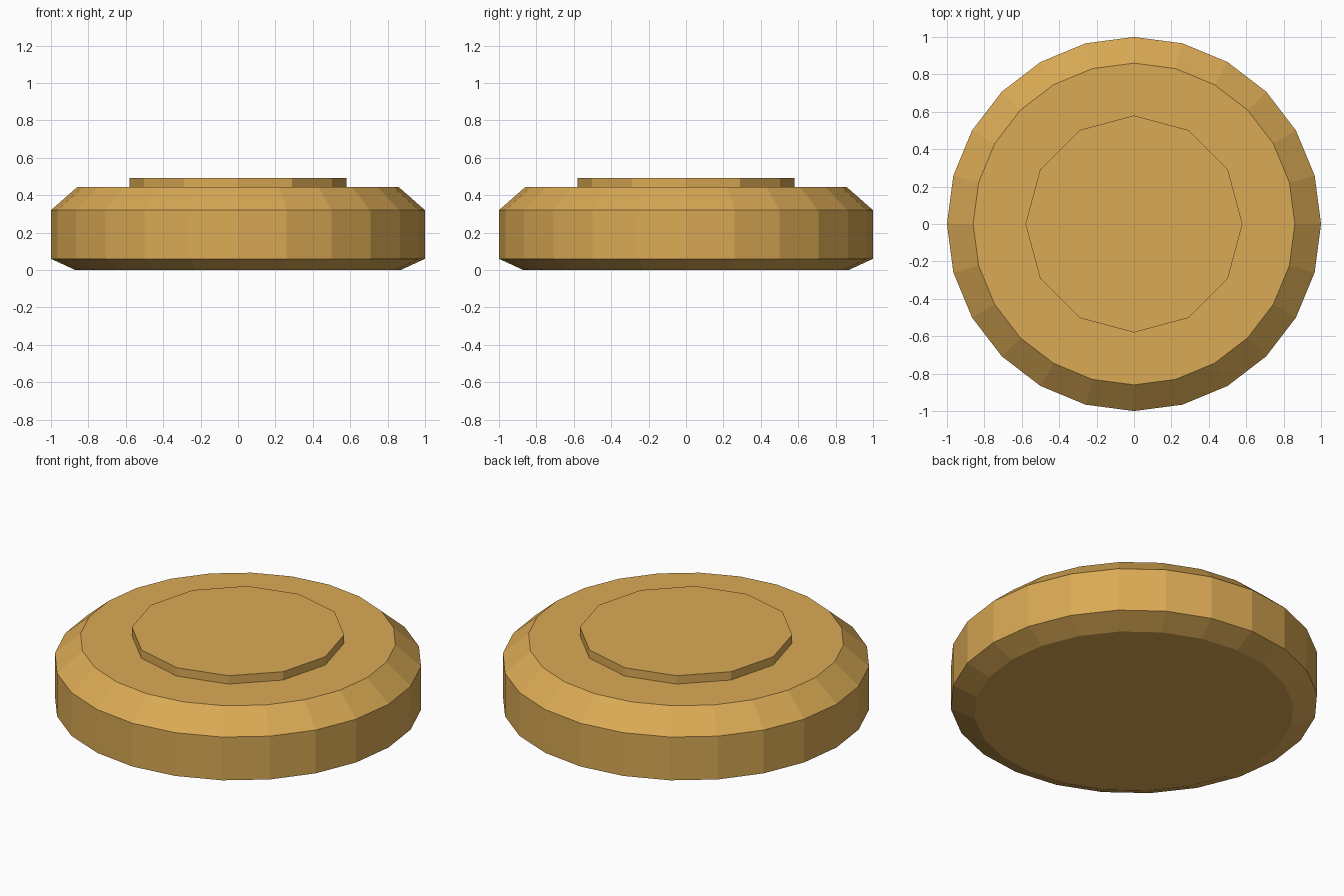
import bpy
import bmesh
from math import cos, sin, tau

cube = bpy.data.objects.get("Cube")
if cube:
    bpy.data.objects.remove(cube, do_unlink=True)

# Warm golden tan
gold = bpy.data.materials.new("golden_tan")
gold.use_nodes = True
gold.diffuse_color = (0.70, 0.40, 0.09, 1)
gold.node_tree.nodes["Principled BSDF"].inputs["Base Color"].default_value = gold.diffuse_color


def lathe(name, profile, sides):
    """Closed faceted solid from (radius, height) pairs, bottom to top."""
    bm = bmesh.new()
    rings = [[bm.verts.new((r * cos(tau * i / sides), r * sin(tau * i / sides), z))
              for i in range(sides)] for r, z in profile]
    for low, high in zip(rings, rings[1:]):
        for i in range(sides):
            j = (i + 1) % sides
            bm.faces.new((low[i], low[j], high[j], high[i]))
    bm.faces.new(rings[0][::-1])
    bm.faces.new(rings[-1])
    mesh = bpy.data.meshes.new(name)
    bm.to_mesh(mesh)
    bm.free()
    mesh.materials.append(gold)
    obj = bpy.data.objects.new(name, mesh)
    bpy.context.collection.objects.link(obj)
    return obj


# Round body with bevelled top and bottom rims
lathe("disc_body", [(0.87, 0), (1, 0.06), (1, 0.32), (0.86, 0.443)], 24)

# Raised plate on top, sunk slightly into the body
lathe("top_plate", [(0.58, 0.40), (0.58, 0.493)], 12)
